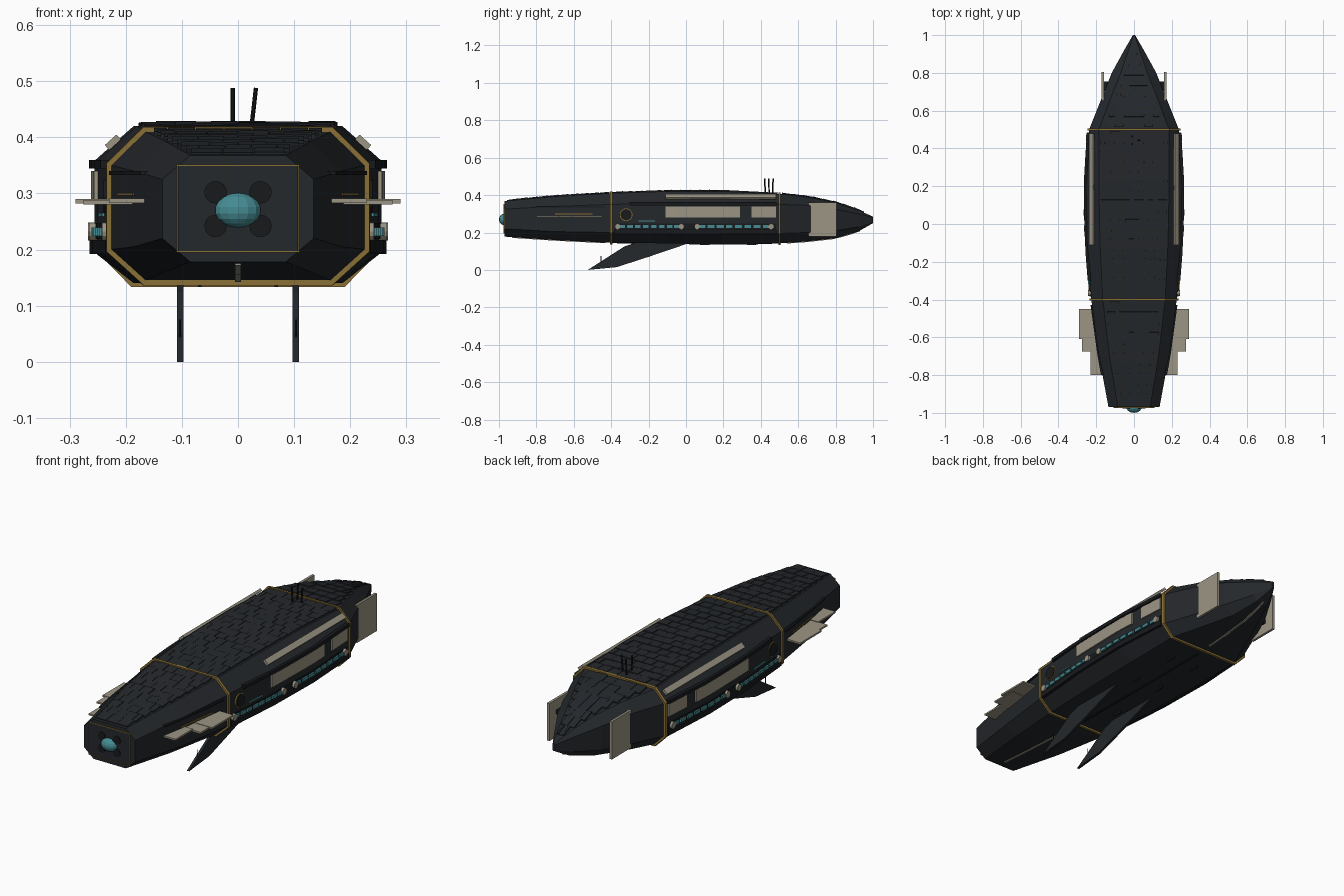
import bpy, bmesh, math, random
from mathutils import Matrix, Vector

if "Cube" in bpy.data.objects:
    bpy.data.objects.remove(bpy.data.objects["Cube"])

random.seed(4)


def mat(name, c):
    m = bpy.data.materials.new(name)
    m.diffuse_color = (*c, 1)
    m.use_nodes = True
    m.node_tree.nodes["Principled BSDF"].inputs["Base Color"].default_value = m.diffuse_color
    return m


DARK = mat("dark_hull", (0.018, 0.021, 0.025))
BLACK = mat("black_trim", (0.009, 0.010, 0.012))
GOLD = mat("gold", (0.25, 0.16, 0.035))
BEIGE = mat("beige", (0.33, 0.30, 0.23))
TEAL = mat("teal", (0.06, 0.26, 0.29))


def finish(name, bm, m):
    bmesh.ops.recalc_face_normals(bm, faces=bm.faces)
    me = bpy.data.meshes.new(name)
    bm.to_mesh(me)
    bm.free()
    me.materials.append(m)
    ob = bpy.data.objects.new(name, me)
    bpy.context.collection.objects.link(ob)
    return ob


def mirror(ob):
    ob.modifiers.new("mirror", 'MIRROR')
    return ob


def loft(name, sections, m, closed=False):
    """Skin a row of equal-length outlines; cap the ends or close into a loop."""
    bm = bmesh.new()
    rows = [[bm.verts.new(p) for p in s] for s in sections]
    n = len(rows[0])
    pairs = list(zip(rows, rows[1:])) + ([(rows[-1], rows[0])] if closed else [])
    for a, b in pairs:
        for i in range(n):
            j = (i + 1) % n
            bm.faces.new((a[i], a[j], b[j], b[i]))
    if not closed:
        bm.faces.new(rows[0])
        bm.faces.new(rows[-1])
    return finish(name, bm, m)


def boxes(name, items, m):
    """items: (centre, size, x tilt, y tilt)"""
    bm = bmesh.new()
    for c, s, rx, ry in items:
        M = (Matrix.Translation(c) @ Matrix.Rotation(ry, 4, 'Y') @
             Matrix.Rotation(rx, 4, 'X') @ Matrix.Diagonal((*s, 1)))
        bmesh.ops.create_cube(bm, size=1, matrix=M)
    return finish(name, bm, m)


def rods(name, items, m, seg=10):
    """items: (start, end, radius)"""
    bm = bmesh.new()
    for a, b, r in items:
        a, b = Vector(a), Vector(b)
        q = (b - a).to_track_quat('Z', 'Y').to_matrix().to_4x4()
        bmesh.ops.create_cone(bm, cap_ends=True, segments=seg, radius1=r, radius2=r,
                              depth=(b - a).length, matrix=Matrix.Translation((a + b) / 2) @ q)
    return finish(name, bm, m)


# Hull stations: y, half width, flat half width, top, upper edge, lower edge, bottom
ST = [(-0.97, .135, .085, .368, .325, .22, .178), (-0.7, .185, .13, .393, .34, .205, .16),
      (-0.4, .226, .165, .41, .35, .20, .145), (-0.1, .25, .18, .42, .358, .195, .142),
      (0.2, .256, .186, .42, .358, .195, .14), (0.5, .238, .186, .406, .35, .195, .142),
      (0.65, .178, .13, .39, .345, .20, .153), (0.8, .118, .07, .36, .325, .21, .17),
      (0.92, .052, .03, .32, .30, .23, .205), (1.0, .006, .004, .285, .28, .255, .25)]


def at(y):
    for a, b in zip(ST, ST[1:]):
        if y <= b[0]:
            t = (y - a[0]) / (b[0] - a[0])
            return [p + (q - p) * t for p, q in zip(a, b)]
    return list(ST[-1])


def octagon(y, g=0.0):
    _, w, f, zt, zu, zl, zb = at(y)
    k = g * 0.41
    half = [(f + k, zt + g), (w + g, zu + k), (w + g, zl - k), (f + k, zb - g)]
    return [(x, y, z) for x, z in half] + [(-x, y, z) for x, z in reversed(half)]


loft("hull", [octagon(s[0]) for s in ST], DARK)

# Gold frames around the hull
for label, yc in (("front", -0.4), ("rear", 0.5)):
    a, b = yc - .006, yc + .006
    loft(label + "_gold_frame", [octagon(a, -.004), octagon(a, .009),
                                 octagon(b, .009), octagon(b, -.004)], GOLD, closed=True)

# Overlapping armour plates on the roof
plates = []
for y0, y1, rows in ((-.955, -.412, 10), (-.39, .488, 17), (.515, .95, 8)):
    step = (y1 - y0) / rows
    for r in range(rows):
        yc = y0 + (r + .5) * step
        e, d = at(yc - step / 2), at(yc + step / 2)
        f, slope = min(e[2], d[2]) * .96, math.atan2(d[3] - e[3], step)
        n = max(2, round(f / .026))
        cw = 2 * f / n
        edges = [-f] + [-f + cw * (i + (.5 if r % 2 else 0)) for i in range(0 if r % 2 else 1, n)] + [f]
        for p, q in zip(edges, edges[1:]):
            z = (e[3] + d[3]) / 2 + random.uniform(.0, .003)
            plates.append((((p + q) / 2, yc, z), (q - p - .002, step * 1.08, .009),
                           slope + (.05 if yc < .5 else -.05), 0))
boxes("roof_armour_plates", plates, DARK)


# Side strips that follow the hull width
def strip(name, y0, y1, z0, z1, t, m, n=6):
    secs = []
    for i in range(n + 1):
        y = y0 + (y1 - y0) * i / n
        w = at(y)[1]
        secs.append([(w - .006, y, z0), (w + t, y, z0), (w + t, y, z1), (w - .006, y, z1)])
    return mirror(loft(name, secs, m))


strip("upper_side_belt", -.3, .485, .344, .36, .011, BLACK)
strip("lower_side_belt", -.385, .485, .192, .217, .009, BLACK)
strip("light_channel", -.38, .48, .219, .247, .003, BLACK)
strip("long_side_panel", -.11, .29, .28, .34, .007, BEIGE)
strip("short_side_panel", .35, .48, .28, .34, .007, BEIGE)
strip("small_light_bar", -.255, -.165, .259, .265, .005, TEAL)
strip("front_side_trim", -.7, -.5, .296, .301, .003, GOLD)
strip("front_upper_vent", -.8, -.43, .333, .34, .008, BLACK)

# Teal running lights and their round end caps
lights, caps = [], []
for y0, y1 in ((-.365, -.025), (.06, .455)):
    n = 8
    for i in range(n):
        y = y0 + (y1 - y0) * (i + .5) / n
        lights.append(((at(y)[1] + .003, y, .232), (.014, (y1 - y0) / n * .78, .015), 0, 0))
    for y in (y0, y1):
        w = at(y)[1]
        caps.append(((w - .005, y, .232), (w + .014, y, .232), .016))
mirror(boxes("running_lights", lights, TEAL))
mirror(rods("light_end_caps", caps, BEIGE, 12))

# Round side hatch
w = at(-.32)[1]
mirror(rods("hatch_rim", [((w - .01, -.32, .295), (w + .004, -.32, .295), .034)], GOLD, 20))
mirror(rods("hatch_cover", [((w - .01, -.32, .295), (w + .007, -.32, .295), .030)], BLACK, 20))

# Shoulder rails
mirror(boxes("shoulder_rail", [((.223, .185, .391), (.028, .59, .012), 0, math.radians(42))], BEIGE))

# Horizontal stepped side wings near the front
mirror(boxes("side_wings", [((.235, -.53, .286), (.11, .16, .008), 0, 0),
                            ((.215, -.61, .284), (.12, .13, .008), 0, 0),
                            ((.185, -.735, .287), (.09, .13, .008), 0, 0)], BEIGE))

# Vertical nose plates on struts
mirror(boxes("nose_plates", [((.165, .73, .27), (.012, .15, .18), 0, 0)], BEIGE))
mirror(boxes("nose_plate_struts", [((.13, .73, z), (.07, .05, .02), 0, 0) for z in (.24, .30)], BLACK))

# Swept lower fins
prof = [(-.525, .0), (-.37, .015), (-.2, .07), (.03, .148), (-.25, .152), (-.33, .125)]
mirror(loft("lower_fins", [[(x, y, z) for y, z in prof] for x in (.097, .109)], DARK))
mirror(rods("fin_spikes", [((.103, -.455, .03), (.103, -.455, .075), .002)], BLACK, 6))

# Keel strips under the hull
for label, y0, y1 in (("front", -.93, -.43), ("middle", -.37, .46), ("rear", .54, .93)):
    secs = []
    for i in range(9):
        y = y0 + (y1 - y0) * i / 8
        zb = at(y)[6]
        secs.append([(-.005, y, zb + .006), (.005, y, zb + .006), (.005, y, zb - .004), (-.005, y, zb - .004)])
    loft(label + "_keel_strip", secs, BEIGE if label == "rear" else BLACK if label == "middle" else BEIGE)
mirror(boxes("belly_sensors", [((.068, y, .14), (.006, .05, .014), 0, 0) for y in (-.2, .1, .35)], BLACK))

# Antennas
rods("antennas", [((-.009, .425, .40), (-.009, .42, .488), .004),
                  ((.022, .445, .40), (.032, .442, .488), .004),
                  ((-.009, .462, .40), (-.009, .466, .488), .004)], BLACK, 8)

# Engine end: gold-edged panel, ports and glowing core
boxes("engine_frame", [((0, -.971, z), (.216, .008, .003), 0, 0) for z in (.196, .35)] +
      [((x, -.971, .273), (.003, .008, .157), 0, 0) for x in (-.108, .108)], GOLD)
boxes("engine_panel", [((0, -.97, .273), (.212, .006, .152), 0, 0)], DARK)
rods("engine_ports", [((x, -.965, z), (x, -.977, z), .02)
                      for x in (-.04, .04) for z in (.242, .302)], BLACK, 16)
bm = bmesh.new()
bmesh.ops.create_uvsphere(bm, u_segments=14, v_segments=9, radius=1,
                          matrix=Matrix.Translation((0, -.97, .27)) @ Matrix.Diagonal((.042, .03, .031, 1)))
finish("engine_core", bm, TEAL)
